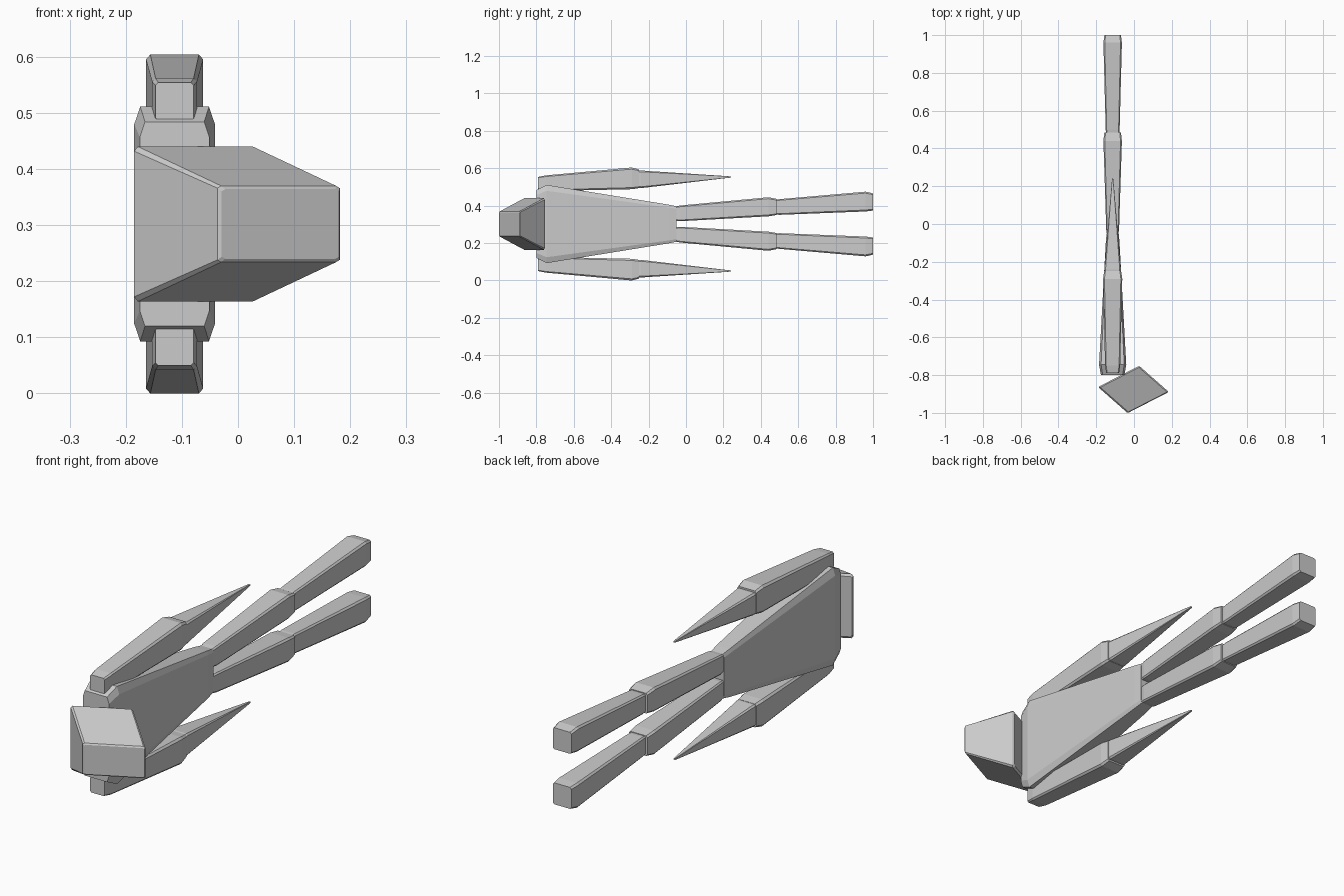
import bpy, bmesh
from mathutils import Matrix, Vector

if "Cube" in bpy.data.objects:
    bpy.data.objects.remove(bpy.data.objects["Cube"])

AXIS_X, MID_Z = -0.113, 0.302   # centre line of the lying figure


def loft(name, sections, matrix=None, mirror=False, chamfer=0.15):
    """Chamfered box through sections (y, z centre, half x, half z)."""
    bm = bmesh.new()
    rings = []
    for y, z, hx, hz in sections:
        c = 1 - chamfer
        pts = [(1, -c), (1, c), (c, 1), (-c, 1), (-1, c), (-1, -c), (-c, -1), (c, -1)]
        rings.append([bm.verts.new((px * hx, y, z + pz * hz)) for px, pz in pts])
    for a, b in zip(rings, rings[1:]):
        for i in range(8):
            j = (i + 1) % 8
            bm.faces.new((a[i], a[j], b[j], b[i]))
    bm.faces.new(rings[0])
    bm.faces.new(rings[-1][::-1])
    if matrix:
        bm.transform(matrix)
    bmesh.ops.recalc_face_normals(bm, faces=bm.faces)
    mesh = bpy.data.meshes.new(name)
    bm.to_mesh(mesh)
    bm.free()
    ob = bpy.data.objects.new(name, mesh)
    ob.location = (0 if matrix else AXIS_X, 0, MID_Z)
    bpy.context.collection.objects.link(ob)
    if mirror:
        m = ob.modifiers.new("other_side", 'MIRROR')
        m.use_axis = (False, False, True)
        m.use_mirror_merge = False
    return ob


# Head: tapered wedge, skewed toward +x
across, along, mid = Vector((0.109, 0.056)), Vector((0.0785, -0.069)), Vector((-0.003, -0.876))
skew = Matrix(((across.x, along.x, 0, mid.x),
               (across.y, along.y, 0, mid.y),
               (0, 0, 1, 0),
               (0, 0, 0, 1)))
loft("head", [(-1.0, 0, 0.95, 0.129), (-0.93, 0, 1.0, 0.138),
              (0.96, 0, 1.0, 0.068), (1.0, 0, 0.96, 0.062)], skew, chamfer=0.06)

# Torso: wide shoulders to narrow hips
loft("torso", [(-0.80, 0, 0.062, 0.182), (-0.745, 0, 0.072, 0.209),
               (-0.09, 0, 0.036, 0.103), (-0.05, 0, 0.032, 0.095)])

# Arms
loft("upper_arm", [(-0.79, 0.218, 0.034, 0.034), (-0.75, 0.218, 0.040, 0.042),
                   (-0.29, 0.244, 0.051, 0.058), (-0.25, 0.242, 0.045, 0.050)], mirror=True)
loft("forearm", [(-0.28, 0.239, 0.041, 0.043), (-0.24, 0.239, 0.044, 0.047),
                 (0.22, 0.251, 0.005, 0.005), (0.24, 0.251, 0.003, 0.003)], mirror=True)

# Legs
loft("thigh", [(-0.055, 0.056, 0.030, 0.038), (-0.03, 0.057, 0.034, 0.042),
               (0.44, 0.092, 0.049, 0.051), (0.485, 0.091, 0.044, 0.043)], mirror=True)
loft("shin", [(0.46, 0.090, 0.033, 0.037), (0.50, 0.091, 0.037, 0.042),
              (0.96, 0.120, 0.049, 0.053), (1.0, 0.118, 0.044, 0.046)], mirror=True)
